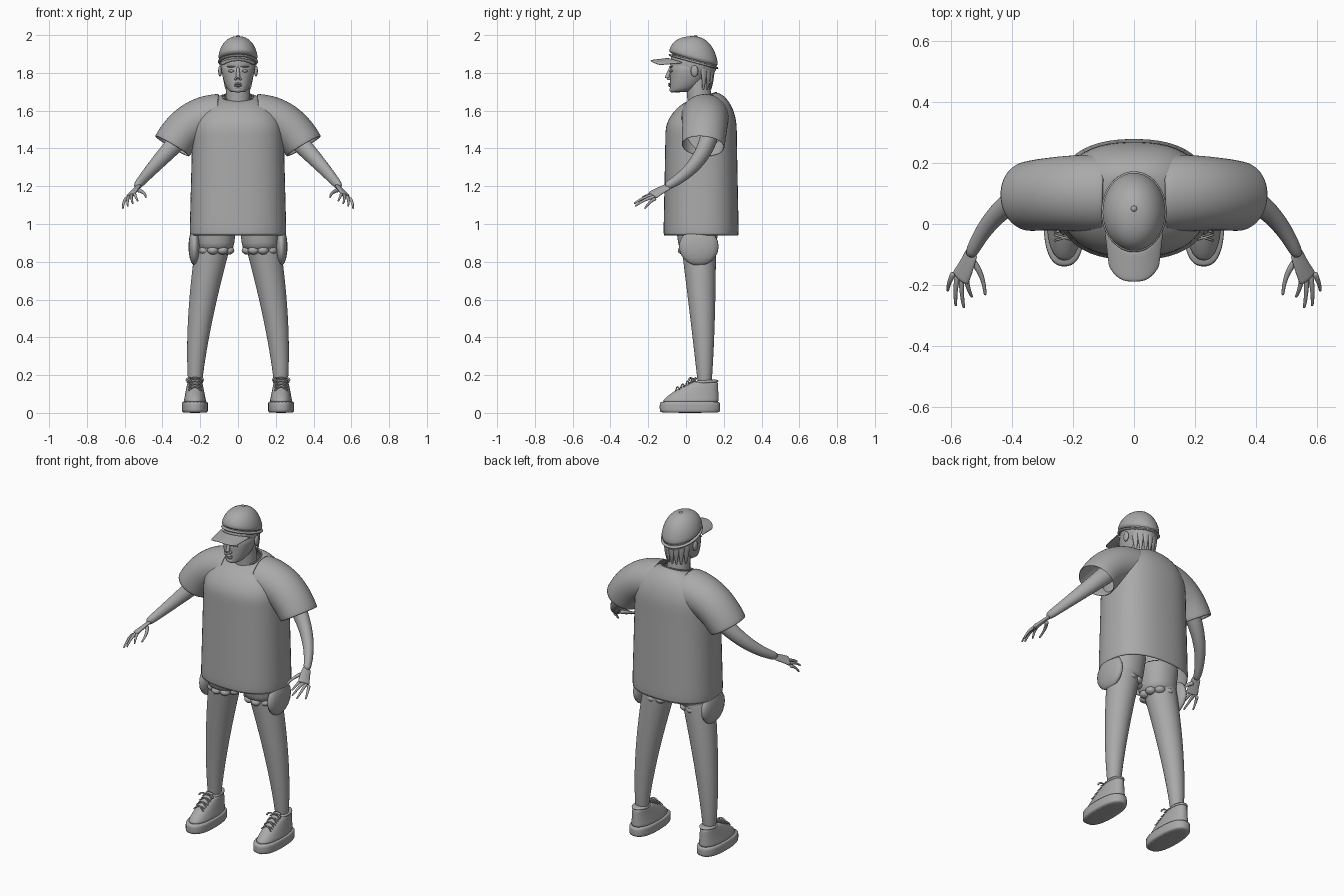
import bpy, bmesh, math
from mathutils import Vector, Matrix

cube = bpy.data.objects.get("Cube")
if cube:
    bpy.data.objects.remove(cube)

grey = bpy.data.materials.new("plain grey")
grey.use_nodes = True
shade = (.4, .4, .4, 1)
grey.diffuse_color = shade
grey.node_tree.nodes["Principled BSDF"].inputs["Base Color"].default_value = shade


def finish(name, bm, side=1, subdivide=True, thickness=0):
    """Turn a bmesh into a smooth object, optionally mirrored to the right."""
    for vert in bm.verts:
        vert.co.x *= side
    bmesh.ops.recalc_face_normals(bm, faces=bm.faces)
    for face in bm.faces:
        face.smooth = True
    mesh = bpy.data.meshes.new(name)
    bm.to_mesh(mesh)
    bm.free()
    mesh.materials.append(grey)
    ob = bpy.data.objects.new(name, mesh)
    bpy.context.collection.objects.link(ob)
    if thickness:
        ob.modifiers.new("cloth", "SOLIDIFY").thickness = thickness
    if subdivide:
        ob.modifiers.new("smooth", "SUBSURF").levels = 1


def loft(name, rings, side=1, caps=True, segments=20, power=2, **options):
    """Skin rings given as centre and two half axes."""
    bm = bmesh.new()
    loops = []
    for centre, u, v in rings:
        loop = []
        for i in range(segments):
            angle = math.tau * i / segments
            c, s = math.cos(angle), math.sin(angle)
            scale = (abs(c) ** power + abs(s) ** power) ** (-1 / power)
            loop.append(bm.verts.new(centre + scale * (c * u + s * v)))
        loops.append(loop)
    for low, high in zip(loops, loops[1:]):
        for i in range(segments):
            j = (i + 1) % segments
            bm.faces.new((low[i], low[j], high[j], high[i]))
    if caps:
        bm.faces.new(loops[0])
        bm.faces.new(loops[-1])
    finish(name, bm, side, **options)


def level(z, x, y, width, depth, slope=0):
    """A horizontal ring that rises towards the back by the slope."""
    return Vector((x, y, z)), Vector((width, 0, 0)), Vector((0, depth, depth * slope))


def limb(name, start, middle, end, thick, thin, flat=1, across=(0, 1, 0), side=1, **options):
    """A tapering tube bent smoothly through three points."""
    start, middle, end = Vector(start), Vector(middle), Vector(end)
    control = 2 * middle - (start + end) / 2
    steps = 8
    rings = []
    for i in range(steps + 1):
        t = i / steps
        centre = start.lerp(control, t).lerp(control.lerp(end, t), t)
        tangent = (control - start).lerp(end - control, t).normalized()
        u = Vector(across)
        u = (u - tangent * u.dot(tangent)).normalized()
        radius = thick + (thin - thick) * t
        rings.append((centre, u * radius, tangent.cross(u) * radius * flat))
    loft(name, rings, side, **options)


def blob(name, centre, size, side=1):
    bm = bmesh.new()
    placing = Matrix.Translation(centre) @ Matrix.Diagonal((*size, 1))
    bmesh.ops.create_uvsphere(bm, u_segments=16, v_segments=10, radius=1, matrix=placing)
    finish(name, bm, side, subdivide=False)


def fractions(count):
    return [i / (count - 1) for i in range(count)]


SIDEWAYS, UPWARD = (1, 0, 0), (0, 0, 1)

# Oversized shirt: straight body, rounded shoulders, open hem and neck
shirt = [level(.935 + .5 * t, 0, .08, .257 - .013 * t, .2 - .01 * t) for t in fractions(6)]
for t in fractions(8):
    rise, spread = math.sin(t * math.pi / 2), math.cos(t * math.pi / 2) ** 1.3
    shirt.append(level(1.49 + .185 * rise, 0, .08 + .01 * t, .08 + .163 * spread,
                       .07 + .12 * spread, .3 * t))
loft("shirt_body", shirt, caps=False, segments=28, power=2.5, thickness=.006)
loft("collar", [level(1.67 + .01 * t, 0, .09, .08 + .006 * math.sin(t * math.pi),
                      .07 + .006 * math.sin(t * math.pi), .3) for t in fractions(5)],
     caps=False, thickness=.008)

# Neck, skull and tapering face
limb("neck", (0, .08, 1.58), (0, .07, 1.68), (0, .06, 1.8), .07, .06, across=SIDEWAYS)
blob("skull", (0, .04, 1.85), (.095, .125, .11))
face = []
for t in (.01, .05, .15, .35, .6, 1):
    fullness = t ** .25
    face.append(level(1.695 + .18 * t, 0, .12 * fullness - .085, .1 * fullness, .12 * fullness))
loft("face", face, power=2.2)
limb("nose", (0, -.08, 1.83), (0, -.092, 1.8), (0, -.1, 1.77), .007, .013, across=SIDEWAYS)
for part, z in (("upper_lip", 1.742), ("lower_lip", 1.732)):
    blob(part, (0, -.085, z), (.02, .01, .006))
blob("chin", (0, -.07, 1.71), (.025, .018, .015))

# Short hair under the back of the cap
for i, t in enumerate(fractions(7)):
    angle = math.radians(30 + 120 * t)
    out = Vector((.08 * math.cos(angle), .09 * math.sin(angle), 0))
    root = Vector((0, .05, 1.83))
    limb(f"hair_lock_{i + 1}", root + out, root + out - Vector((0, 0, .06)),
         root + out * .9 - Vector((0, 0, .12)), .025, .006, flat=.5,
         across=(-out.y, out.x, 0), segments=8)

# Cap: crown lower at the back, band, button and curved brim
crown = []
for t in fractions(8):
    height, spread = math.sin(t * math.pi / 2), math.cos(t * math.pi / 2) ** .9 + .02
    crown.append(level(1.86 + .135 * height, 0, .04, .105 * spread, .13 * spread,
                       .3 * (t - 1)))
loft("cap_crown", crown, segments=24)
loft("cap_band", [level(1.85 + .02 * t, 0, .04, .108, .134, -.27) for t in fractions(3)],
     segments=24)
blob("cap_button", (0, .05, 1.993), (.01, .01, .008))
bm = bmesh.new()
columns = []
for t in fractions(13):
    f = 2 * t - 1
    root, tip = .08 * f * f - .09, .05 * abs(f) ** 3 - .19
    columns.append([bm.verts.new((f * (.1 - .015 * s), root + (tip - root) * s,
                                  1.88 - .012 * s - .024 * f * f)) for s in fractions(6)])
for a, b in zip(columns, columns[1:]):
    for j in range(len(a) - 1):
        bm.faces.new((a[j], a[j + 1], b[j + 1], b[j]))
finish("cap_brim", bm, thickness=.007)

for label, side in (("left_", 1), ("right_", -1)):
    # Eyes, brows and ears
    blob(label + "eye", (.036, -.08, 1.81), (.016, .01, .007), side)
    blob(label + "brow", (.036, -.08, 1.833), (.022, .01, .004), side)
    blob(label + "nostril", (.012, -.09, 1.768), (.008, .01, .007), side)
    blob(label + "ear", (.095, .045, 1.81), (.01, .02, .03), side)

    # Wide drooping sleeve and bare arm
    limb(label + "sleeve", (.1, .1, 1.57), (.24, .1, 1.53), (.35, .09, 1.41), .13, .115,
         flat=.93, side=side, caps=False, segments=24, thickness=.006)
    limb(label + "arm", (.27, .13, 1.49), (.43, .05, 1.32), (.54, -.11, 1.195), .056, .022,
         flat=.9, across=UPWARD, side=side)

    # Hand: flat palm, thumb and four fanned fingers
    limb(label + "palm", (.53, -.09, 1.2), (.55, -.14, 1.175), (.57, -.18, 1.15), .024, .036,
         flat=.4, across=(1, 0, -.8), side=side)
    limb(label + "thumb", (.53, -.12, 1.18), (.5, -.17, 1.165), (.487, -.235, 1.14), .013, .005,
         side=side, across=SIDEWAYS, segments=8)
    for i, t in enumerate(fractions(4)):
        reach = .05 * math.sin(math.pi * t)
        knuckle = Vector((.55, -.17, 1.165)).lerp(Vector((.59, -.16, 1.135)), t)
        tip = Vector((.53, -.24, 1.12)).lerp(Vector((.61, -.22, 1.08)), t)
        tip.y -= reach
        bend = knuckle.lerp(tip, .5) + Vector((.004, 0, .008))
        limb(f"{label}finger_{i + 1}", knuckle, bend, tip, .011, .005,
             side=side, across=SIDEWAYS, segments=8)

    # Leg tapering from hip to ankle
    limb(label + "leg", (.11, .06, 1), (.2, .088, .5), (.228, .1, .1), .1, .032,
         side=side)

    # Short trouser leg with a gathered hem and a puffed side pocket
    loft(label + "shorts_leg", [level(.85 + .2 * t, .12 - .005 * t, .06, .095 + .02 * t,
                                      .095 + .03 * t) for t in fractions(5)], side, power=2.3)
    for i in range(9):
        angle = math.tau * i / 9
        blob(f"{label}hem_fold_{i + 1}", (.12 + .075 * math.cos(angle),
                                          .06 + .075 * math.sin(angle), .86),
             (.03, .03, .022), side)
    blob(label + "pocket", (.23, .068, .88), (.032, .105, .1), side)

    # Chunky shoe: rounded sole, sloping upper and padded collar
    loft(label + "shoe_sole", [level(.062 * t, .228, .021, .069 * edge, .161 * edge)
                               for t, edge in ((0, .95), (.1, 1), (.5, 1), (.9, 1), (1, .95))],
         side, power=2.7)
    upper = []
    for t in fractions(8):
        toe, heel = .17 * t ** 1.5 - .13, .175 - .006 * t
        upper.append(level(.05 + .12 * t, .228, (toe + heel) / 2, .062 - .024 * t,
                           (heel - toe) / 2))
    loft(label + "shoe_upper", upper, side, power=2.4)
    loft(label + "shoe_collar", [level(.155 + .02 * t, .228, .107, .045, .066, .06)
                                 for t in fractions(3)], side)

    # Tongue, crossing laces and bow
    limb(label + "shoe_tongue", (.228, -.02, .13), (.228, .03, .162), (.228, .055, .188),
         .027, .024, flat=.3, across=SIDEWAYS, side=side)
    for way, d in (("outer", 1), ("inner", -1)):
        for i, t in enumerate(fractions(4)):
            y, z = .08 * t - .045, .13 + .045 * t
            limb(f"{label}lace_{way}_{i + 1}", (.228 - .034 * d, y + .01, z - .008),
                 (.228, y, z + .008), (.228 + .034 * d, y - .01, z - .014),
                 .004, .004, side=side, segments=8)
        limb(f"{label}bow_{way}", (.228, .03, .178), (.228 + .03 * d, .022, .187),
             (.228 + .046 * d, .016, .17), .004, .006, side=side, segments=8)
